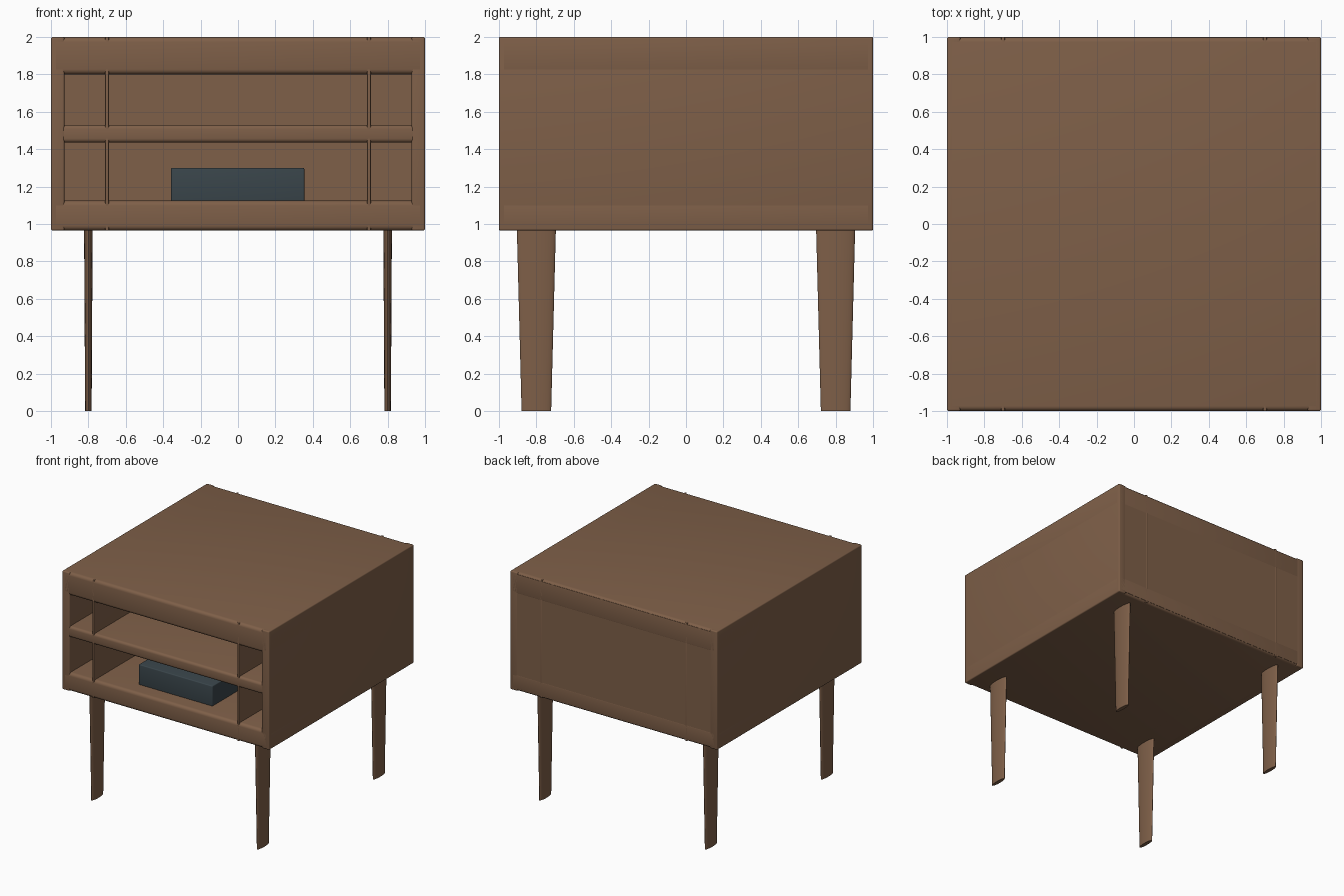
import bpy, bmesh, math

if "Cube" in bpy.data.objects:
    bpy.data.objects.remove(bpy.data.objects["Cube"])


def material(name, color):
    m = bpy.data.materials.new(name)
    m.diffuse_color = (*color, 1)
    m.use_nodes = True
    m.node_tree.nodes["Principled BSDF"].inputs["Base Color"].default_value = m.diffuse_color
    return m


wood = material("wood", (0.21, 0.115, 0.065))
slate = material("slate", (0.042, 0.06, 0.07))


def finish(ob, mat):
    ob.data.materials.append(mat)
    bpy.context.view_layer.objects.active = ob
    for o in bpy.context.selected_objects:
        o.select_set(False)
    ob.select_set(True)
    bpy.ops.object.shade_smooth_by_angle(angle=math.radians(35))


def panel(name, x, y, z, bevel=0.0, mat=wood):
    """Box given by its min/max on each axis, with rounded edges."""
    bpy.ops.mesh.primitive_cube_add(size=1)
    ob = bpy.context.object
    ob.name = name
    for v in ob.data.vertices:
        v.co = [lo + (c + 0.5) * (hi - lo) for c, (lo, hi) in zip(v.co, (x, y, z))]
    if bevel:
        bm = bmesh.new()
        bm.from_mesh(ob.data)
        bmesh.ops.bevel(bm, geom=bm.edges[:], offset=bevel, segments=4,
                        profile=0.5, affect='EDGES')
        bm.to_mesh(ob.data)
        bm.free()
    finish(ob, mat)
    return ob


def leg(name, x, y):
    """Tapered leg with a flat oval section."""
    bpy.ops.mesh.primitive_cone_add(vertices=32, radius1=0.079, radius2=0.105,
                                    depth=1.0)
    ob = bpy.context.object
    ob.name = name
    for v in ob.data.vertices:
        v.co.x = v.co.x * 0.22 + x
        v.co.y += y
        v.co.z += 0.5
    finish(ob, wood)


FULL = (-1, 1)
BOTTOM, TOP = 0.965, 2.0

# Thick top and bottom boards, middle shelf
panel("top_board", FULL, FULL, (1.80, TOP), 0.027)
panel("bottom_board", FULL, FULL, (BOTTOM, 1.125), 0.027)
panel("middle_shelf", (-0.95, 0.95), (-1, 0.97), (1.435, 1.53), 0.022)

# Back panel closing the cabinet
panel("back_panel", (-0.95, 0.95), (0.94, 0.999), (0.98, 1.985))

# Side panels, dividers and legs on both sides
for side, s in (("left", -1), ("right", 1)):
    panel(side + "_side", sorted((0.928 * s, s)), FULL, (BOTTOM, TOP), 0.01)
    panel(side + "_divider", (0.70 * s - 0.01, 0.70 * s + 0.01), FULL,
          (BOTTOM, TOP), 0.006)
    for end, e in (("front", -1), ("back", 1)):
        leg(f"{end}_{side}_leg", 0.80 * s, 0.80 * e)

# Dark storage box on the lower shelf
panel("media_box", (-0.358, 0.355), (-0.86, -0.36), (1.12, 1.30), 0.008, slate)
